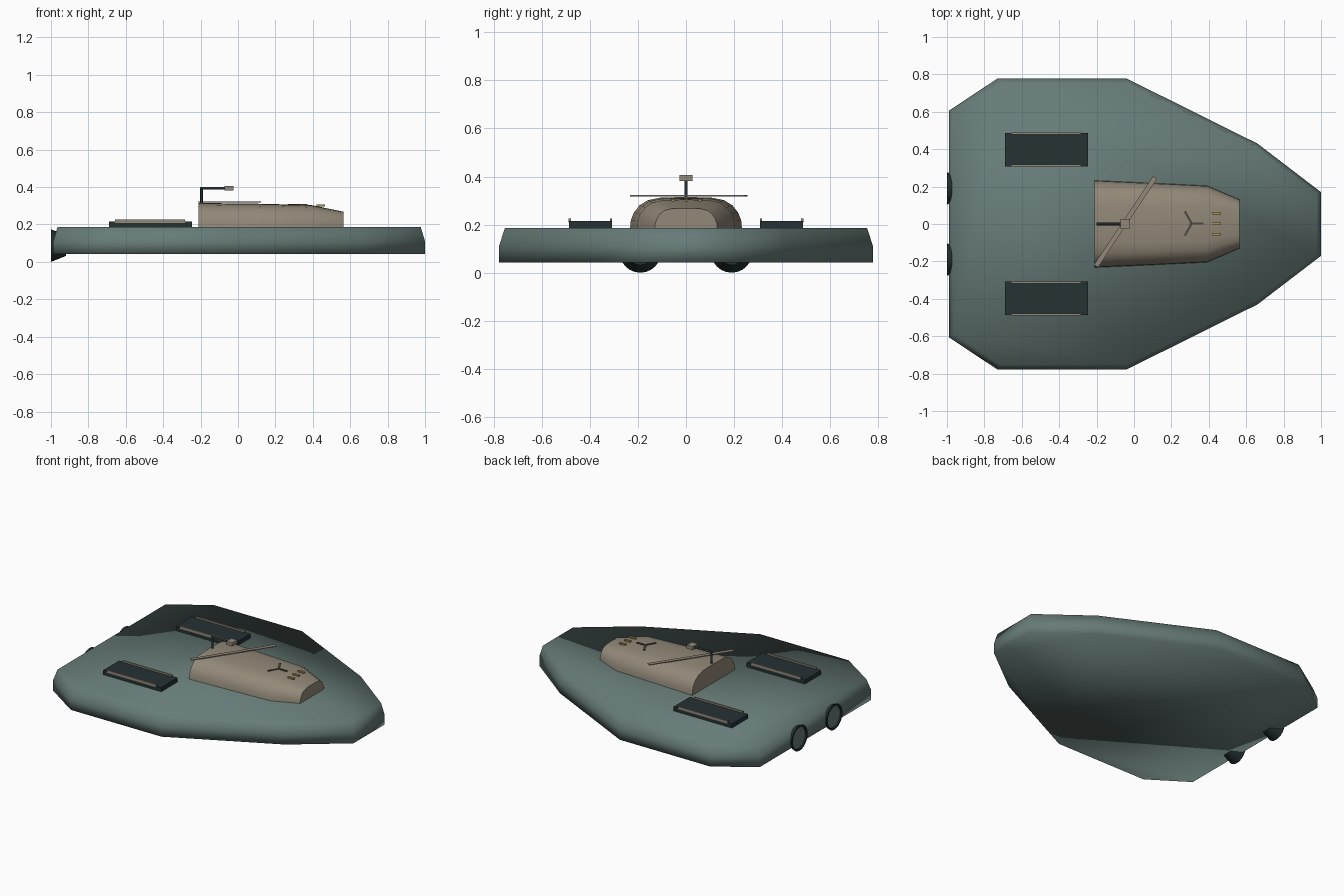
import bpy, bmesh, math
from mathutils import Matrix, Vector

if "Cube" in bpy.data.objects:
    bpy.data.objects.remove(bpy.data.objects["Cube"])


def mat(name, r, g, b):
    m = bpy.data.materials.new(name)
    m.diffuse_color = (r, g, b, 1)
    m.use_nodes = True
    m.node_tree.nodes["Principled BSDF"].inputs["Base Color"].default_value = m.diffuse_color
    return m


TEAL = mat("hull teal", 0.135, 0.2, 0.188)
TAN = mat("cabin tan", 0.29, 0.25, 0.19)
DARK = mat("dark slate", 0.018, 0.032, 0.034)
GOLD = mat("gold", 0.40, 0.28, 0.09)
GREY = mat("warm grey", 0.075, 0.07, 0.055)


def finish(name, bm, mats, smooth=None):
    bmesh.ops.recalc_face_normals(bm, faces=bm.faces)
    me = bpy.data.meshes.new(name)
    bm.to_mesh(me)
    bm.free()
    for m in mats:
        me.materials.append(m)
    ob = bpy.data.objects.new(name, me)
    bpy.context.collection.objects.link(ob)
    if smooth is not None:
        bpy.ops.object.select_all(action='DESELECT')
        bpy.context.view_layer.objects.active = ob
        ob.select_set(True)
        if smooth >= 180:
            bpy.ops.object.shade_smooth()
        else:
            bpy.ops.object.shade_smooth_by_angle(angle=math.radians(smooth))
    return ob


def loft(name, rings, mats, smooth):
    # skin a list of closed rings and cap both ends
    bm = bmesh.new()
    vs = [[bm.verts.new(p) for p in r] for r in rings]
    n = len(vs[0])
    for a, b in zip(vs, vs[1:]):
        for i in range(n):
            bm.faces.new((a[i], a[(i + 1) % n], b[(i + 1) % n], b[i]))
    bm.faces.new(vs[0])
    bm.faces.new(vs[-1])
    return finish(name, bm, mats, smooth)


def box(name, centre, size, m, rot=0.0):
    bm = bmesh.new()
    bmesh.ops.create_cube(bm, size=1, matrix=Matrix.Translation(centre)
                          @ Matrix.Rotation(rot, 4, 'Z') @ Matrix.Diagonal((*size, 1)))
    return finish(name, bm, [m])


def rod(name, a, b, r, m):
    a, b = Vector(a), Vector(b)
    d = b - a
    bm = bmesh.new()
    bmesh.ops.create_cone(bm, cap_ends=True, segments=12, radius1=r, radius2=r, depth=d.length,
                          matrix=Matrix.Translation((a + b) / 2) @ d.to_track_quat('Z', 'Y').to_matrix().to_4x4())
    return finish(name, bm, [m], 40)


# Hull: faceted outline, upper edge drawn in
half = [(1.0, 0.17), (0.66, 0.43), (-0.04, 0.778), (-0.73, 0.778), (-0.988, 0.607)]
outline = half + [(x, -y) for x, y in reversed(half)]
loft("hull", [[(x * sx, y * sy, z) for x, y in outline]
              for z, sx, sy in ((0.043, 1, 1), (0.11, 1, 1), (0.186, 0.977, 0.968))], [TEAL], 180)

# Cabin: domed cross-section lofted along x
side = [(1.0, 0.0), (0.985, 0.28), (0.93, 0.52), (0.83, 0.74), (0.68, 0.9), (0.45, 0.98)]
section = side + [(0.0, 1.0)] + [(-y, z) for y, z in reversed(side)]
stations = [(-0.21, 0.233, 0.315), (0.1, 0.219, 0.311), (0.39, 0.205, 0.304), (0.565, 0.13, 0.268)]
loft("cabin", [[(x, w * y, 0.18 + (top - 0.18) * z) for y, z in section]
               for x, w, top in stations], [TAN], 35)

for s, tag in ((1, "left"), (-1, "right")):
    # Deck hatches with edge rails
    box(f"deck_hatch_{tag}", (-0.468, s * 0.397, 0.198), (0.445, 0.178, 0.034), DARK)
    for y in (0.312, 0.483):
        box(f"hatch_rail_{tag}", (-0.47, s * y, 0.217), (0.375, 0.01, 0.018), TAN)

    # Stern nozzles: flared, with recessed inner disc
    rings = []
    for x, r in ((-0.92, 0.055), (-1.0, 0.087), (-1.0, 0.074), (-0.992, 0.072)):
        rings.append([(x, s * 0.19 + r * math.cos(t * math.pi / 12),
                       0.087 + r * math.sin(t * math.pi / 12)) for t in range(24)])
    noz = loft(f"stern_nozzle_{tag}", rings, [DARK, TEAL], 40)
    for p in noz.data.polygons:
        if len(p.vertices) > 4 and p.center.x < -0.95:
            p.material_index = 1

# Mast with forward arm and sensor head
rod("mast", (-0.195, 0, 0.30), (-0.195, 0, 0.398), 0.007, DARK)
rod("mast_arm", (-0.2, 0, 0.393), (-0.06, 0, 0.393), 0.007, DARK)
box("sensor_head", (-0.048, 0, 0.394), (0.046, 0.056, 0.024), TAN)

# Thin diagonal blade over the roof
box("roof_blade", (-0.045, 0.012, 0.32), (0.57, 0.026, 0.005), TAN, math.atan2(0.465, 0.31))

# Three-armed roof emblem plate and front strips
for k in range(3):
    a = k * math.tau / 3
    box("roof_spoke", (0.305 + 0.03 * math.cos(a), 0.003 + 0.038 * math.sin(a), 0.307),
        (0.075, 0.012, 0.006), GREY, a)
for y in (0.058, 0.002, -0.054):
    box("front_strip", (0.443, y, 0.301), (0.046, 0.014, 0.009), GOLD)
